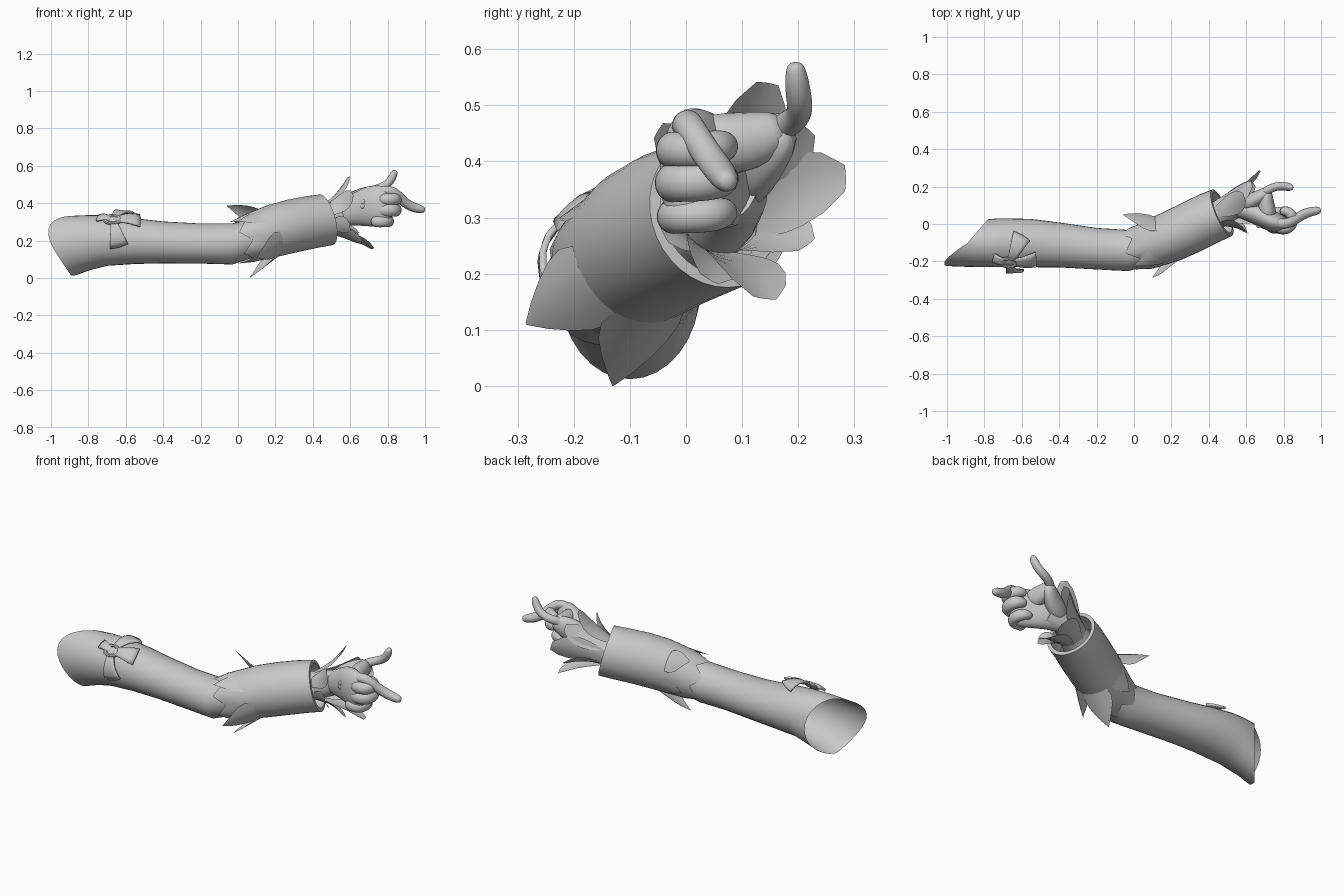
import bpy, math
from math import sin, cos, pi, radians
from mathutils import Vector as V

cube = bpy.data.objects.get("Cube")
if cube:
    bpy.data.objects.remove(cube, do_unlink=True)

grey = bpy.data.materials.new("plain grey")
grey.use_nodes = True
COL = (0.58, 0.58, 0.58, 1)
grey.diffuse_color = COL
grey.node_tree.nodes["Principled BSDF"].inputs["Base Color"].default_value = COL


def finish(ob, subsurf=0, thick=0, angle=40):
    ob.data.materials.append(grey)
    bpy.ops.object.select_all(action='DESELECT')
    ob.select_set(True)
    bpy.context.view_layer.objects.active = ob
    if thick:
        m = ob.modifiers.new("thickness", 'SOLIDIFY')
        m.thickness = thick
        m.offset = 0
    if subsurf:
        m = ob.modifiers.new("smoothing", 'SUBSURF')
        m.levels = m.render_levels = subsurf
        ob.data.shade_smooth()
    else:
        bpy.ops.object.shade_smooth_by_angle(angle=radians(angle))
    return ob


def make(name, verts, faces, **kw):
    me = bpy.data.meshes.new(name)
    me.from_pydata(verts, [], faces)
    me.update()
    ob = bpy.data.objects.new(name, me)
    bpy.context.collection.objects.link(ob)
    return finish(ob, **kw)


def loft(name, rings, n=24, cap=False, edge=None, direction=None, **kw):
    """Tube through rings of (x, y, z, side radius, up radius, shear); edge shapes the first ring."""
    pts = [V(r[:3]) for r in rings]
    verts, faces = [], []
    for i, r in enumerate(rings):
        t = direction or (pts[min(i + 1, len(pts) - 1)] - pts[max(i - 1, 0)]).normalized()
        side = V((0, 0, 1)).cross(t).normalized()
        up = t.cross(side)
        shear = r[5] if len(r) > 5 else 0
        for k in range(n):
            a = 2 * pi * k / n
            s = r[3] * cos(a)
            along = shear * s + (edge(a) if edge and i == 0 else 0)
            verts.append(pts[i] + side * s + up * r[4] * sin(a) + t * along)
    for i in range(len(rings) - 1):
        for k in range(n):
            j = (k + 1) % n
            faces.append((i * n + k, i * n + j, (i + 1) * n + j, (i + 1) * n + k))
    if cap:
        faces += [tuple(reversed(range(n))), tuple(range(len(verts) - n, len(verts)))]
    return make(name, verts, faces, **kw)


def grid_faces(rows, cols):
    return [(i * cols + j, i * cols + j + 1, (i + 1) * cols + j + 1, (i + 1) * cols + j)
            for i in range(rows - 1) for j in range(cols - 1)]


FORE = V((0.47, 0.2, 0.13)).normalized()


def leaf(name, anchor, radius, tip, width, profile, bulge):
    """Curved leaf growing from a ring about the forearm axis to a tip."""
    anchor, tip = V(anchor), V(tip)
    rel = tip - anchor
    out = (rel - FORE * rel.dot(FORE)).normalized()
    base = anchor + out * radius
    d = tip - base
    side = d.cross(out).normalized()
    normal = side.cross(d).normalized()
    if normal.dot(out) < 0:
        normal = -normal
    verts, cols = [], 5
    for i, w in enumerate(profile):
        t = i / (len(profile) - 1)
        for j in range(cols):
            s = (j / 2 - 1) * w * width
            verts.append(base + d * t + side * s + normal * (bulge * sin(pi * t) - s * s / 0.26))
    return make(name, verts, grid_faces(len(profile), cols), angle=60)


def slanted_edge(a):
    # pulls the front top corner out and the front bottom corner in
    return -0.04 * cos(2 * (a - 0.75 * pi)) if cos(a) < 0 else 0


def toothed_edge(a):
    return 0.06 * abs((a / (pi / 18)) % 6 - 3) / 3


# Upper sleeve with a slanted open end
loft("upper_sleeve", [
    (-0.888, -0.10, 0.172, 0.125, 0.16, 0.85), (-0.80, -0.10, 0.188, 0.13, 0.148, 0.55),
    (-0.70, -0.10, 0.20, 0.13, 0.135, 0.2), (-0.55, -0.102, 0.197, 0.129, 0.122),
    (-0.4, -0.112, 0.19, 0.12, 0.112), (-0.2, -0.132, 0.184, 0.111, 0.107),
    (-0.03, -0.142, 0.182, 0.11, 0.11), (0.1, -0.115, 0.215, 0.1, 0.1)],
    n=32, direction=V((1, 0, 0)), edge=slanted_edge)

# Forearm cuff with a toothed elbow edge and a folded-in rim
loft("forearm_cuff", [
    (-0.02, -0.145, 0.188, 0.116, 0.114), (0.05, -0.125, 0.208, 0.124, 0.127),
    (0.12, -0.098, 0.23, 0.13, 0.134), (0.2, -0.066, 0.255, 0.136, 0.141),
    (0.3, -0.02, 0.28, 0.138, 0.143), (0.4, 0.03, 0.3, 0.137, 0.142),
    (0.47, 0.06, 0.311, 0.135, 0.14), (0.471, 0.061, 0.312, 0.115, 0.12),
    (0.38, 0.022, 0.289, 0.11, 0.11)], n=36, edge=toothed_edge, direction=FORE)

# Pointed leaves around the elbow edge of the cuff
ELBOW = (0.18, -0.075, 0.245)
SPIKE = [0.9, 1, 0.9, 0.65, 0.35, 0.02]
spikes = [((-0.06, 0.05, 0.385), 0.065), ((0.06, -0.13, 0.0), 0.075),
          ((0.1, -0.285, 0.11), 0.08), ((0.0, -0.225, 0.3), 0.065),
          ((0.03, 0.0, 0.16), 0.06)]
for i, (tip, w) in enumerate(spikes):
    leaf(f"elbow_leaf_{i + 1}", ELBOW, 0.134, tip, w, SPIKE, 0)

# Wrist and flared petals inside the cuff
loft("wrist", [(0.36, 0.015, 0.285, 0.09, 0.09), (0.48, 0.065, 0.318, 0.07, 0.075),
               (0.56, 0.09, 0.345, 0.055, 0.068), (0.64, 0.08, 0.37, 0.05, 0.075)], cap=True)
WRIST = (0.46, 0.058, 0.31)
PETAL = [0.5, 0.72, 0.9, 1, 0.98, 0.8, 0.35]
petals = [((0.59, 0.145, 0.54), 0.06), ((0.67, 0.285, 0.37), 0.07),
          ((0.72, 0.14, 0.155), 0.065), ((0.61, -0.05, 0.455), 0.05),
          ((0.66, 0.04, 0.19), 0.055), ((0.64, 0.215, 0.25), 0.06),
          ((0.63, 0.215, 0.46), 0.06), ((0.6, -0.04, 0.27), 0.05)]
for i, (tip, w) in enumerate(petals):
    leaf(f"wrist_petal_{i + 1}", WRIST, 0.075, tip, w, PETAL, -0.014)

# Palm
loft("palm", [(0.53, 0.085, 0.338, 0.045, 0.058), (0.6, 0.078, 0.36, 0.056, 0.08),
              (0.67, 0.05, 0.38, 0.062, 0.105), (0.74, 0.012, 0.385, 0.058, 0.117),
              (0.79, -0.004, 0.385, 0.05, 0.11), (0.82, -0.008, 0.385, 0.03, 0.085)],
     n=16, cap=True, direction=V((0.95, -0.3, 0.1)).normalized(), subsurf=1)


def finger(name, path, r):
    scale = [1, 1.05] + [1] * (len(path) - 4) + [0.85, 0.55]
    rings = [(*p, r * s, r * s) for p, s in zip(path, scale)]
    loft(name, rings, n=10, cap=True, subsurf=2)


# Three curled fingers
for name, z, r, reach in (("middle_finger", 0.42, 0.034, 0.85),
                          ("ring_finger", 0.362, 0.036, 0.847),
                          ("little_finger", 0.302, 0.032, 0.81)):
    finger(name, [(reach - 0.1, -0.01, z), (reach - 0.05, -0.027, z), (reach - 0.012, -0.018, z),
                  (reach, 0.02, z), (reach - 0.008, 0.055, z + 0.004),
                  (reach - 0.04, 0.072, z + 0.008), (reach - 0.07, 0.068, z + 0.008)], r)

# Pointing index finger and raised thumb
finger("index_finger", [(0.71, 0.015, 0.435), (0.77, 0.0, 0.464), (0.82, 0.002, 0.47),
                        (0.855, 0.018, 0.442), (0.89, 0.045, 0.402), (0.935, 0.064, 0.378),
                        (0.978, 0.072, 0.366), (1.0, 0.075, 0.362)], 0.028)
finger("thumb", [(0.67, 0.14, 0.44), (0.715, 0.185, 0.468), (0.765, 0.203, 0.483),
                 (0.80, 0.203, 0.502), (0.822, 0.199, 0.53), (0.835, 0.196, 0.558),
                 (0.842, 0.194, 0.577)], 0.024)
loft("thumb_base", [(0.55, 0.09, 0.35, 0.045, 0.055), (0.62, 0.115, 0.39, 0.05, 0.07),
                    (0.68, 0.145, 0.43, 0.042, 0.065), (0.73, 0.185, 0.463, 0.026, 0.035)],
     n=12, cap=True, subsurf=1)
loft("thumb_web", [(0.72, 0.02, 0.43, 0.045, 0.055), (0.71, 0.08, 0.43, 0.05, 0.06),
                   (0.705, 0.14, 0.443, 0.04, 0.05), (0.715, 0.18, 0.463, 0.025, 0.03)],
     n=12, cap=True, subsurf=1)

# Small ornament on the back of the hand
for i in range(4):
    a = pi / 4 + i * pi / 2
    bpy.ops.mesh.primitive_uv_sphere_add(
        segments=10, ring_count=6, radius=0.014,
        location=(0.68 + 0.016 * cos(a), -0.012, 0.395 + 0.016 * sin(a)))
    ob = bpy.context.object
    ob.name = f"hand_ornament_{i + 1}"
    ob.scale = (1, 0.6, 1)
    finish(ob)

# Bow wrapped on the upper sleeve
TILT, R = radians(43), 0.133


def wrap(u, v, h):
    a = TILT - v / R
    return V((-0.67 + u, -0.1 - (R + h) * sin(a), 0.199 + (R + h) * cos(a)))


bow = [(62, 0.155, 0.05), (3, 0.15, 0.045), (-76, 0.145, 0.05), (165, 0.085, 0.025)]
for i, (deg, length, w) in enumerate(bow):
    c, s = cos(radians(deg)), sin(radians(deg))
    verts = []
    for r in range(6):
        t = r / 5
        for k in range(5):
            q = (k / 2 - 1) * (0.012 + (w - 0.012) * t)
            d = length * t - 0.1 * abs(q) * t
            verts.append(wrap(d * c - q * s, d * s + q * c, 0.014 + 0.014 * sin(pi * t)))
    make(f"bow_ribbon_{i + 1}", verts, grid_faces(6, 5), thick=0.012)

bpy.ops.mesh.primitive_torus_add(location=wrap(0, 0, 0.022), rotation=(TILT, 0, 0),
                                 major_radius=0.033, minor_radius=0.01,
                                 major_segments=20, minor_segments=8)
ring = bpy.context.object
ring.name = "bow_ring"
ring.scale = (1.25, 0.9, 1)
finish(ring)
bpy.ops.mesh.primitive_uv_sphere_add(segments=16, ring_count=8, radius=0.03,
                                     location=wrap(0, 0, 0.018), rotation=(TILT, 0, 0))
knot = bpy.context.object
knot.name = "bow_knot"
knot.scale = (1.25, 0.9, 0.35)
finish(knot)
